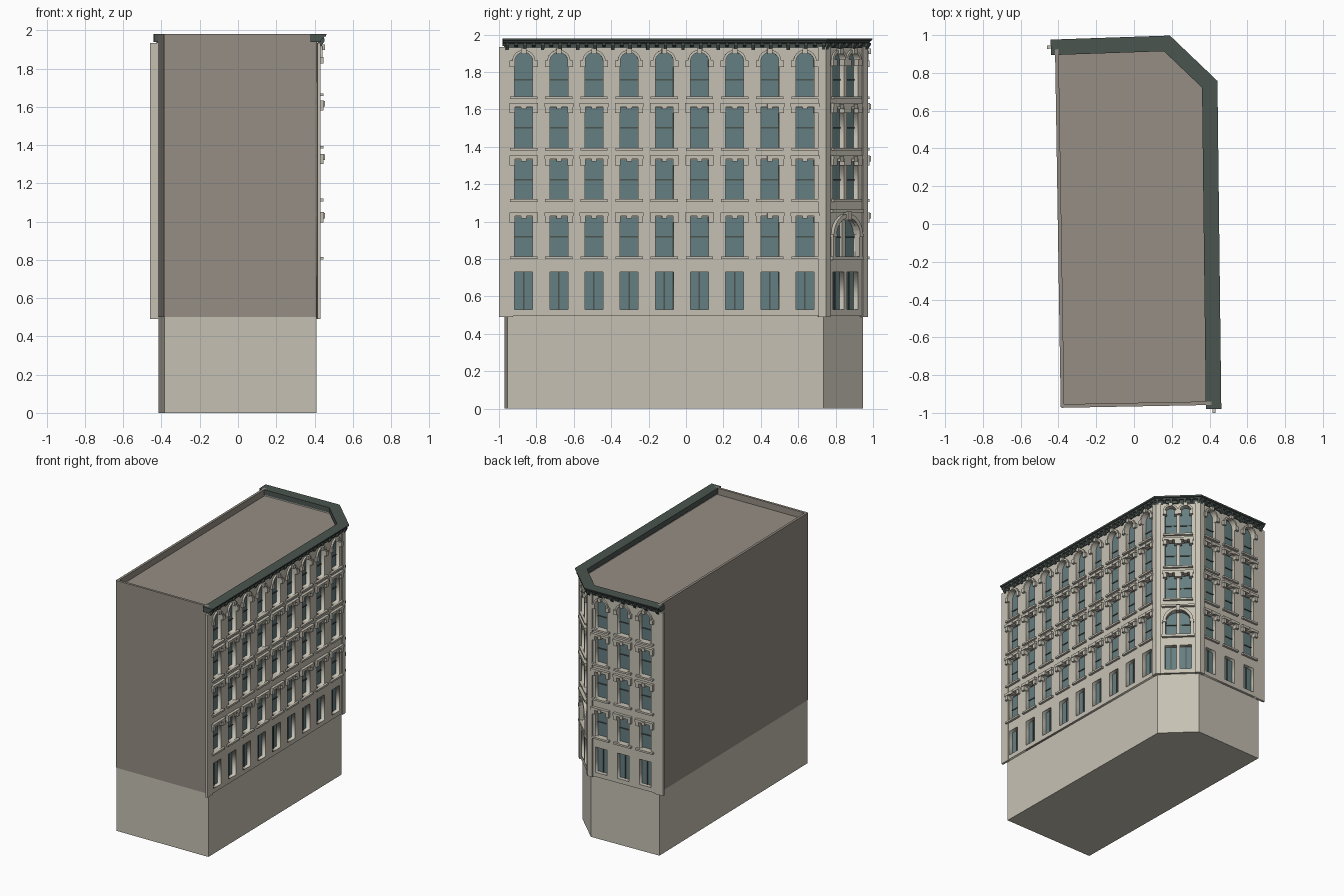
import bpy, bmesh, math
from mathutils import Vector, Matrix

if "Cube" in bpy.data.objects:
    bpy.data.objects.remove(bpy.data.objects["Cube"])


def material(name, rgb):
    m = bpy.data.materials.new(name)
    m.diffuse_color = (*rgb, 1)
    m.use_nodes = True
    m.node_tree.nodes["Principled BSDF"].inputs["Base Color"].default_value = m.diffuse_color
    return m


STONE = material("stone", (0.56, 0.53, 0.45))
BROWN = material("brown_wall", (0.30, 0.27, 0.23))
GREEN = material("dark_green", (0.07, 0.09, 0.08))
GLASS = material("glass", (0.13, 0.21, 0.22))

# Footprint corners, counter-clockwise from front right
A, B, C, D, E = [Vector((x, y, 0)) for x, y in
                 ((.41, -.955), (.39, .735), (.17, .945), (-.415, .925), (-.385, -.97))]
UP = Vector((0, 0, 1))
parts = {}


class Wall:
    """Local frame of a wall: s along it, z up, d outwards."""
    def __init__(self, p, q):
        self.p, self.len = p, (q - p).length
        self.u = (q - p).normalized()
        self.n = self.u.cross(UP)

    def at(self, s, z, d):
        return self.p + self.u * s + UP * z + self.n * d


def part(name, mat):
    if name not in parts:
        parts[name] = (bmesh.new(), mat)
    return parts[name][0]


def loft(bm, rings, closed=False):
    vs = [[bm.verts.new(p) for p in r] for r in rings]
    n = len(vs[0])
    for a, b in zip(vs, vs[1:]):
        for i in range(n):
            bm.faces.new((a[i], a[(i + 1) % n], b[(i + 1) % n], b[i]))
    bm.faces.new(vs[0][::-1])
    bm.faces.new(vs[-1])


def prism(bm, w, pts, d0, d1):
    loft(bm, [[w.at(s, z, d) for s, z in pts] for d in (d0, d1)])


def box(bm, w, s0, s1, z0, z1, d0, d1):
    prism(bm, w, [(s0, z0), (s1, z0), (s1, z1), (s0, z1)], d0, d1)


def outline(c, hw, z0, z1, arched):
    if not arched:
        return [(c - hw, z0), (c + hw, z0), (c + hw, z1), (c - hw, z1)]
    arc = [(c + hw * math.cos(math.pi * i / 12), z1 - hw + hw * math.sin(math.pi * i / 12))
           for i in range(13)]
    return [(c - hw, z0), (c + hw, z0)] + arc


def arch_band(bm, w, c, r0, r1, z, d0, d1):
    arc = [(math.cos(math.pi * i / 12), math.sin(math.pi * i / 12)) for i in range(13)]
    loft(bm, [[w.at(c + r * x, z + r * y, d) for r, d in
               ((r0, d0), (r1, d0), (r1, d1), (r0, d1))] for x, y in arc])


def slab(name, w, border, holes, d0, d1):
    """Wall sheet with window openings, made from a filled 2D curve."""
    cu = bpy.data.curves.new(name, 'CURVE')
    cu.dimensions, cu.fill_mode, cu.extrude = '2D', 'BOTH', (d1 - d0) / 2
    for pts in [border] + holes:
        sp = cu.splines.new('POLY')
        sp.points.add(len(pts) - 1)
        for p, (s, z) in zip(sp.points, pts):
            p.co = (s, z, 0, 1)
        sp.use_cyclic_u = True
    cu.materials.append(STONE)
    ob = bpy.data.objects.new(name, cu)
    bpy.context.collection.objects.link(ob)
    m = Matrix((w.u, UP, w.n)).transposed().to_4x4()
    m.translation = w.at(0, 0, (d0 + d1) / 2)
    ob.matrix_world = m
    bpy.ops.object.select_all(action='DESELECT')
    ob.select_set(True)
    bpy.context.view_layer.objects.active = ob
    bpy.ops.object.convert(target='MESH')


right, corner, back, left, front = Wall(A, B), Wall(B, C), Wall(C, D), Wall(D, E), Wall(E, A)
STREET = (right, corner, back)


def street_path(d, ext=0):
    """Street-side corners offset outwards by d with mitred joints."""
    out = [right.at(-ext, 0, d)]
    for w, v in zip(STREET, STREET[1:]):
        m = (w.n + v.n).normalized()
        out.append(v.p + m * d / m.dot(w.n))
    return out + [back.at(back.len + ext, 0, d)]


# Base block, upper body with flat roof, and party walls rising as parapets
loft(part("base", STONE), [[p + UP * z for p in (A, B, C, D, E)] for z in (0, .5)])
loft(part("body_and_roof", BROWN),
     [[p + UP * z for p in street_path(-.024) + [E]] for z in (.5, 1.93)])
for w in (left, front):
    box(part("party_walls", BROWN), w, 0, w.len, .5, 1.98, -.016, .003)

trim, glass, bars = part("window_trim", STONE), part("window_glass", GLASS), part("window_bars", GREEN)
FLOORS = [(.53, .73), (.815, 1.025), (1.12, 1.33), (1.395, 1.61), (1.67, 1.905)]
F = .018  # facade face


def dress_window(w, c, hw, z0, z1, floor, wide):
    arched = floor == 4
    box(glass, w, c - hw - .004, c + hw + .004, z0 - .004, z1 + .004, -.022, -.014)
    if floor == 0:
        box(bars, w, c - .004, c + .004, z0, z1, -.014, -.008)
        return
    zm = (z0 + z1) / 2 - (.03 if arched else 0)
    box(bars, w, c - hw, c + hw, zm - .004, zm + .004, -.014, -.008)
    o = hw + wide
    box(trim, w, c - o, c + o, z0 - .014, z0, 0, F + .018)              # sill
    top = z1 - hw if arched else z1
    for e in (-1, 1):                                                   # hood ears
        m = c + e * (o - .012)
        box(trim, w, m - .014, m + .014, top - .03, top + .004, 0, F + .018)
    if arched:
        arch_band(trim, w, c, hw, hw + .014, top, F - .005, F + .014)
    else:
        box(trim, w, c - o - .004, c + o + .004, z1 + .004, z1 + .024, 0, F + .022)
    box(trim, w, c - .014, c + .014, z1 - .008, z1 + .02, 0, F + .028)  # keystone


# Street facades
LAYOUT = [("right_facade", right, [.087 + .188 * i for i in range(9)], .048, .025, .012, right.len + .0075),
          ("corner_facade", corner, [.097, .207], .042, .012, -.0075, corner.len + .0075),
          ("back_facade", back, [.1 + .188 * i for i in range(3)], .048, .025, -.0075, back.len - .012)]
for name, w, centres, hw, wide, s0, s1 in LAYOUT:
    holes = []
    for f, (z0, z1) in enumerate(FLOORS):
        if w is corner and f == 1:
            continue
        for c in centres:
            holes.append(outline(c, hw, z0, z1, f == 4))
            dress_window(w, c, hw, z0, z1, f, wide)
    if w is corner:
        # Large arched opening with paired lights, columns and hood
        c = w.len / 2
        holes.append(outline(c, .095, .815, 1.025, True))
        box(glass, w, c - .1, c + .1, .81, 1.03, -.022, -.014)
        box(bars, w, c - .095, c + .095, .912, .92, -.014, -.008)
        box(trim, w, c - .013, c + .013, .815, 1.02, -.016, .006)
        box(trim, w, c - .12, c + .12, .795, .815, 0, F + .02)
        arch_band(trim, w, c, .09, .112, .93, F - .005, F + .022)
        box(trim, w, c - .015, c + .015, 1.01, 1.055, 0, F + .032)
        box(trim, w, c - .12, c + .12, 1.05, 1.065, 0, F + .022)
        for e in (-1, 1):
            m = c + e * .102
            box(trim, w, m - .011, m + .011, .815, .92, 0, F + .018)
            box(trim, w, m - .016, m + .016, .918, .934, 0, F + .024)
    slab(name, w, [(s0, .495), (s1, .495), (s1, 1.945), (s0, 1.945)], holes, -.024, F)

# Pilasters at the chamfer corners and thin returns at both facade ends
pil = part("corner_pilasters", STONE)
for w, s0, s1 in ((right, right.len - .028, right.len + .012), (corner, -.012, .026),
                  (corner, corner.len - .026, corner.len + .012), (back, -.012, .028),
                  (right, -.045, .03), (back, back.len - .03, back.len + .045)):
    box(pil, w, s0, s1, .49, 1.935, .004, .028 if 0 <= s0 < w.len - .04 or w is corner
        or s1 < .04 and w is back or s0 > 1 else .021)

# Cornice profile swept along the street sides (distance out, height)
profile = [(-.03, 1.94), (.022, 1.94), (.026, 1.953), (.038, 1.957), (.04, 1.966),
           (.049, 1.969), (.052, 1.98), (-.03, 1.98)]
rings = zip(*[[p + UP * z for p in street_path(d, .025)] for d, z in profile])
loft(part("cornice", GREEN), list(rings))

# Brackets and frieze below the cornice
br = part("cornice_brackets", GREEN)
for w in STREET:
    n = round(w.len / .047)
    for i in range(n + 1):
        s = w.len * i / n
        big = i % 2 == 0
        pts = [(.01, 1.956), (.043, 1.956), (.043, 1.945), (.026, 1.918 if big else 1.934),
               (.01, 1.918 if big else 1.934)]
        loft(br, [[w.at(s + e, z, d) for d, z in pts] for e in (-.009, .009)])
    box(br, w, 0, w.len, 1.928, 1.942, .01, .024)

# Turn every collected part into an object
for name, (bm, mat) in parts.items():
    bmesh.ops.recalc_face_normals(bm, faces=bm.faces)
    me = bpy.data.meshes.new(name)
    bm.to_mesh(me)
    bm.free()
    me.materials.append(mat)
    bpy.context.collection.objects.link(bpy.data.objects.new(name, me))
